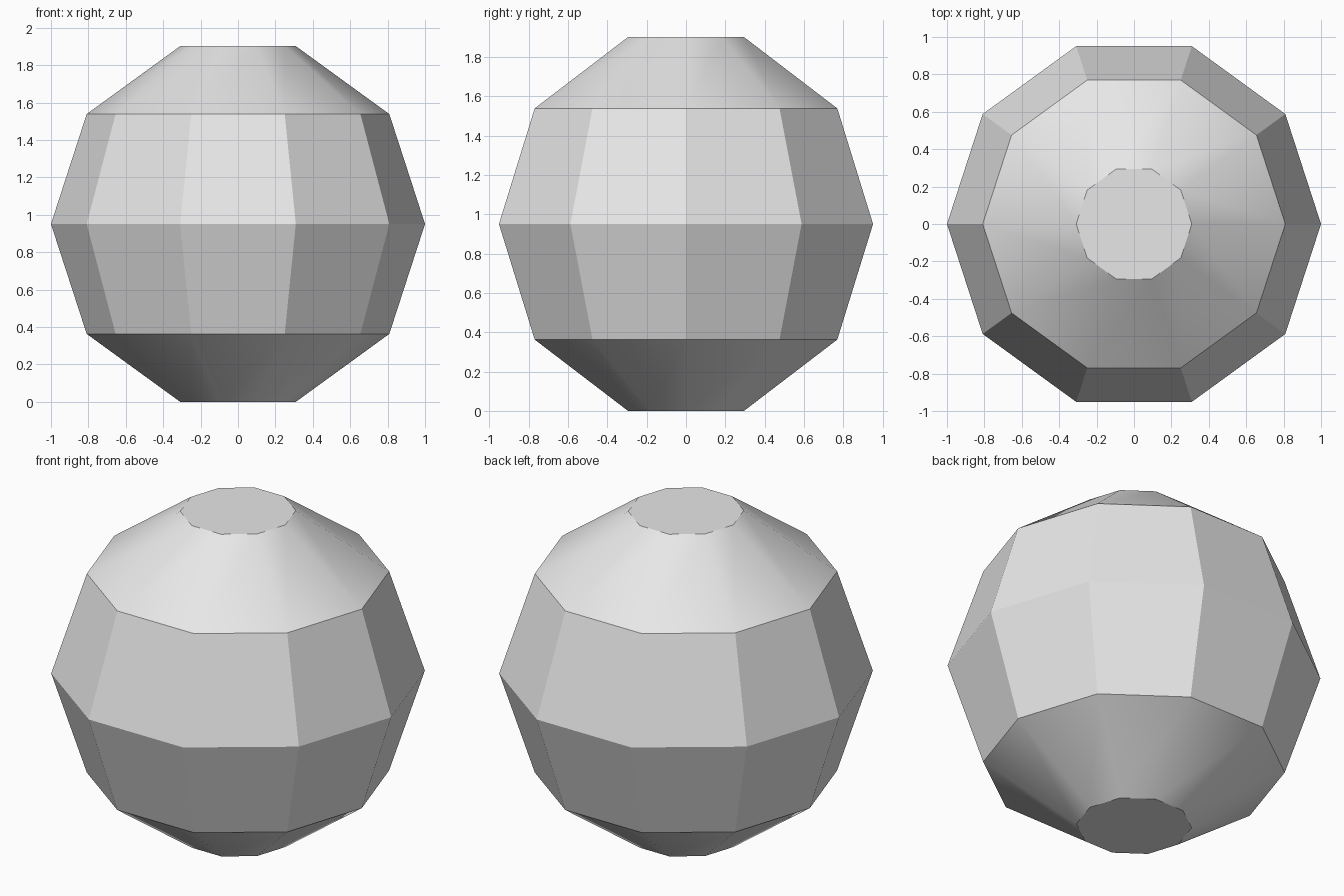
import bpy, bmesh, math

cube = bpy.data.objects.get("Cube")
if cube:
    bpy.data.objects.remove(cube, do_unlink=True)

SIDES = 10
STEP = 2 * math.pi / SIDES
HALF_HEIGHT = math.sin(2 * STEP)

# Plain grey material
grey = bpy.data.materials.new("light_grey")
grey.use_nodes = True
grey.diffuse_color = (0.8, 0.8, 0.8, 1)
grey.node_tree.nodes["Principled BSDF"].inputs["Base Color"].default_value = (0.8, 0.8, 0.8, 1)

# Stacked ten-sided rings, one every 36 degrees of latitude
bm = bmesh.new()
rings = []
for level in range(-2, 3):
    radius = math.cos(level * STEP)
    z = HALF_HEIGHT + math.sin(level * STEP)
    rings.append([bm.verts.new((radius * math.cos(i * STEP), radius * math.sin(i * STEP), z))
                  for i in range(SIDES)])

# Side bands between neighbouring rings
for low, high in zip(rings, rings[1:]):
    for i in range(SIDES):
        j = (i + 1) % SIDES
        bm.faces.new((low[i], low[j], high[j], high[i]))

# Flat top and bottom
bm.faces.new(rings[-1])
bm.faces.new(rings[0][::-1])

mesh = bpy.data.meshes.new("faceted_ball")
bm.to_mesh(mesh)
bm.free()
mesh.materials.append(grey)
ball = bpy.data.objects.new("faceted_ball", mesh)
bpy.context.collection.objects.link(ball)

# Smooth sloped cones, crisp bands and flat ends
bpy.ops.object.select_all(action="DESELECT")
ball.select_set(True)
bpy.context.view_layer.objects.active = ball
bpy.ops.object.shade_smooth_by_angle(angle=math.radians(30))
